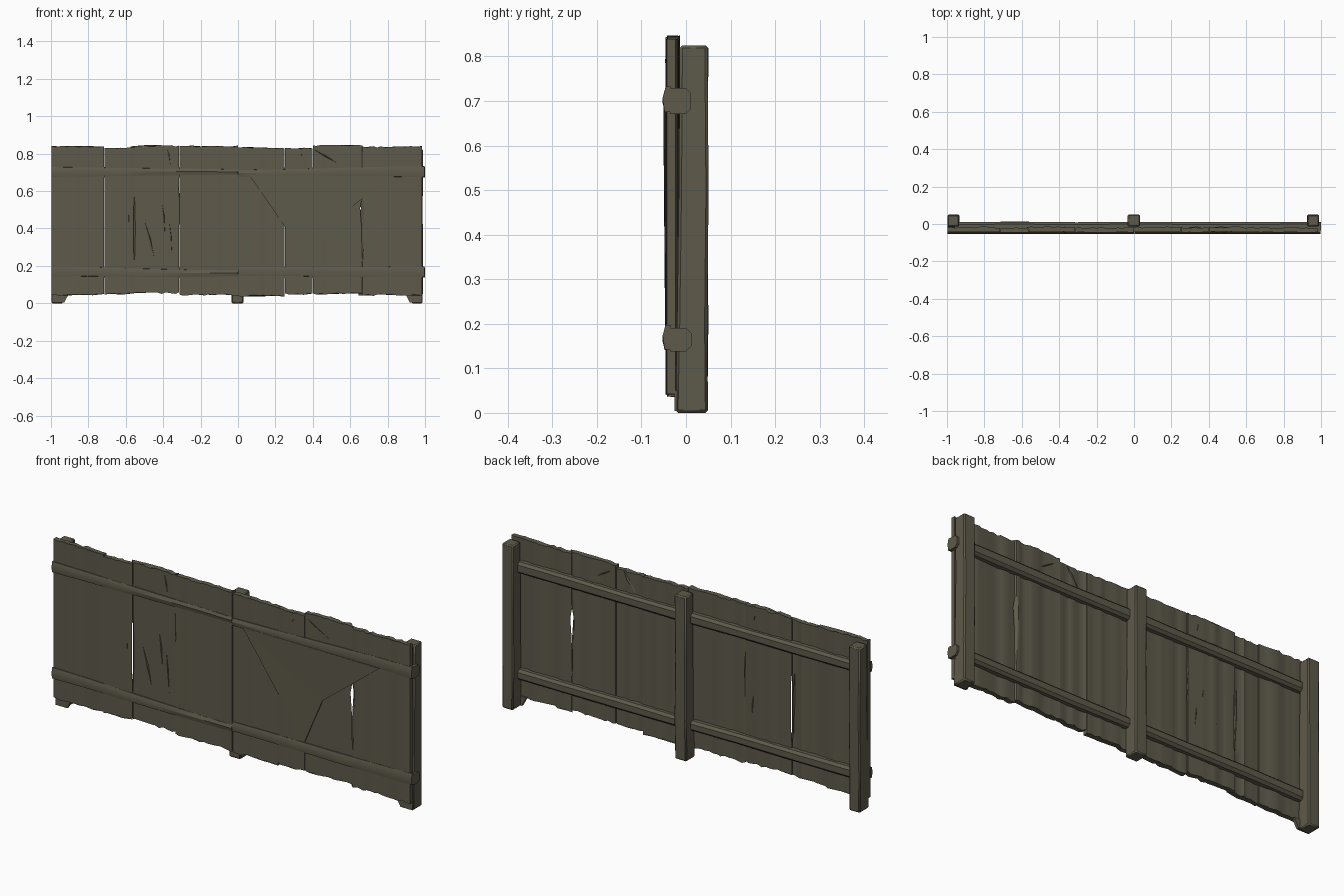
import bpy, bmesh, random, math
from mathutils import Vector

random.seed(4)
cube = bpy.data.objects.get("Cube")
if cube:
    bpy.data.objects.remove(cube, do_unlink=True)

wood = bpy.data.materials.new("weathered_wood")
wood.use_nodes = True
colour = (0.112, 0.102, 0.07, 1)
wood.diffuse_color = colour
wood.node_tree.nodes["Principled BSDF"].inputs["Base Color"].default_value = colour
wood.node_tree.nodes["Principled BSDF"].inputs["Roughness"].default_value = 0.9


def finish(bm, name, bevel=0.0, smooth=True):
    bmesh.ops.recalc_face_normals(bm, faces=bm.faces[:])
    mesh = bpy.data.meshes.new(name)
    bm.to_mesh(mesh)
    bm.free()
    mesh.materials.append(wood)
    ob = bpy.data.objects.new(name, mesh)
    bpy.context.collection.objects.link(ob)
    if bevel:
        mod = ob.modifiers.new("worn_edges", 'BEVEL')
        mod.width = bevel
        mod.segments = 1
    if smooth:
        bpy.ops.object.select_all(action='DESELECT')
        ob.select_set(True)
        bpy.context.view_layer.objects.active = ob
        bpy.ops.object.shade_smooth_by_angle(angle=math.radians(30))
    return ob


def loft(name, rings, bevel=0.0, smooth=True):
    """Skin a list of equal-sized closed rings and cap both ends."""
    bm = bmesh.new()
    rows = [[bm.verts.new(p) for p in ring] for ring in rings]
    n = len(rows[0])
    for a, b in zip(rows, rows[1:]):
        for i in range(n):
            j = (i + 1) % n
            bm.faces.new((a[i], a[j], b[j], b[i]))
    bm.faces.new(rows[0])
    bm.faces.new(rows[-1])
    return finish(bm, name, bevel, smooth)


def jit(a):
    return random.uniform(-a, a)


# Posts: stout, slightly worn square timbers
for name, x0, x1 in (("right_post", -0.997, -0.935), ("middle_post", -0.034, 0.031),
                     ("left_post", 0.925, 0.989)):
    rings = []
    for z, front in ((0, -0.024), (0.2, -0.02), (0.5, -0.016), (0.825, -0.014)):
        a, b, back = x0 + jit(0.002), x1 + jit(0.002), 0.049 + jit(0.002)
        rings.append([(a, front, z), (b, front, z), (b, back, z), (a, back, z)])
    loft(name, rings, 0.006)

# Braces: small wedges joining the outer posts to the boards
for name, s, xo in (("right_brace", 1, -0.995), ("left_brace", -1, 0.985)):
    loft(name, [[(xo, y, 0.004), (xo + s * 0.066, y, 0.004),
                 (xo + s * 0.09, y, 0.05), (xo, y, 0.05)] for y in (-0.026, -0.012)])

# Boards: grained strips with ragged ends; two joints have split open
SPLITS = {-0.565: (0, 0, 0.004, 0.005, 0.004, 0, 0),
          0.655: (0, 0, 0.004, 0.005, 0.013, 0, 0)}
joints = [-0.997, -0.715, -0.565, -0.315, 0.0, 0.25, 0.40, 0.655, 0.985]
tops = [0.838, 0.832, 0.842, 0.84, 0.832, 0.828, 0.844, 0.837]
feet = [0.045, 0.05, 0.055, 0.045, 0.04, 0.05, 0.052, 0.045]


def board(name, x0, x1, top, foot, depth):
    n = max(6, round((x1 - x0) / 0.022))
    levels = (None, 0.22, 0.28, 0.4, 0.51, 0.58, None)
    front, back = [], []
    for i in range(n + 1):
        x = x0 + (x1 - x0) * i / n + (jit(0.005) if 0 < i < n else 0)
        yf = -0.043 + depth + jit(0.0015)
        yb = -0.019 + depth + jit(0.004)
        ends = (foot + jit(0.005), top + jit(0.004))
        fc, bc = [], []
        for k, z in enumerate(levels):
            if z is None:
                z = ends[0] if k == 0 else ends[1]
            shift, lean = 0, 0
            if i in (0, n):
                side = 1 if i == 0 else -1
                key = x0 if i == 0 else x1
                shift = side * SPLITS.get(key, [0.0012] * 7)[k]
                lean = 0.011 if key in SPLITS else 0
            fc.append((x + shift + lean, yf, z))
            bc.append((x + shift - lean, yb, z))
        front.append(fc)
        back.append(bc)
    # each ring is one height level: along the front, then back again
    rings = [[c[k] for c in front] + [c[k] for c in reversed(back)]
             for k in range(len(levels))]
    loft(name, rings)


for i, (x0, x1) in enumerate(zip(joints, joints[1:])):
    board(f"board_{i + 1}", x0, x1, tops[i], feet[i], 0.0015 * (-1) ** i)


# Rails: chamfered timbers on the back, passing through the posts
def rail(name, x0, x1, z0, z1, y0, y1, cham):
    rings = []
    for i in range(7):
        x = x0 + (x1 - x0) * i / 6
        d, a, b = jit(0.002), z0 + jit(0.002), z1 + jit(0.002)
        rings.append([(x, y0, a), (x, y1 - cham + d, a), (x, y1 + d, a + cham),
                      (x, y1 + d, b - cham), (x, y1 - cham + d, b), (x, y0, b)])
    loft(name, rings)


for label, z0, z1 in (("upper", 0.672, 0.727), ("lower", 0.137, 0.19)):
    rail(label + "_back_rail", -0.96, 0.999, z0, z1, -0.036, 0.011, 0.012)


# Front battens: two lengths per rail, meeting at the middle post
def batten(name, ends):
    rings = []
    for i in range(6):
        t = i / 5
        x, lo, hi = (a + (b - a) * t for a, b in zip(*ends))
        w = jit(0.002)
        mid = lo + (hi - lo) * 0.55 + w
        rings.append([(x, -0.035, lo), (x, -0.048, lo + w), (x, -0.0525, mid),
                      (x, -0.046, hi + w), (x, -0.035, hi)])
    loft(name, rings)


batten("upper_right_batten", ((-0.998, 0.678, 0.73), (0.0, 0.688, 0.716)))
batten("upper_left_batten", ((0.002, 0.676, 0.712), (0.998, 0.676, 0.733)))
batten("lower_right_batten", ((-0.998, 0.144, 0.198), (0.0, 0.142, 0.174)))
batten("lower_left_batten", ((0.002, 0.146, 0.192), (0.998, 0.142, 0.197)))

# Splintered sheet: a torn facet hanging from the upper left batten
bm = bmesh.new()
A, B, C, D = [Vector(p) for p in ((0.06, -0.051, 0.685), (0.40, -0.047, 0.195),
                                  (0.50, -0.048, 0.43), (0.82, -0.051, 0.68))]
for tri in ((A, C, D), (A, B, C)):
    outer = [bm.verts.new(p) for p in tri]
    inner = [bm.verts.new((p.x, -0.038, p.z)) for p in tri]
    bm.faces.new(outer)
    bm.faces.new(inner)
    for i in range(3):
        j = (i + 1) % 3
        bm.faces.new((outer[i], outer[j], inner[j], inner[i]))
finish(bm, "torn_sheet", smooth=False)


# Splinters: slim raised slivers along cracks on both faces
def sliver(name, x0, z0, x1, z1, width, y, out):
    xm, zm = x0 + (x1 - x0) * 0.4, z0 + (z1 - z0) * 0.4
    bm = bmesh.new()
    pts = [(x0, y, z0), (xm - width, y, zm), (x1, y, z1), (xm + width, y, zm)]
    base = [bm.verts.new(p) for p in pts]
    peak = bm.verts.new((xm + width * 0.6, y + out, zm))
    bm.faces.new(base)
    for i in range(4):
        bm.faces.new((base[i], base[(i + 1) % 4], peak))
    finish(bm, name, smooth=False)


cracks = ((-0.50, 0.44, -0.44, 0.21, 0.008), (-0.41, 0.55, -0.39, 0.36, 0.008),
          (-0.37, 0.46, -0.35, 0.21, 0.006), (-0.32, 0.66, -0.31, 0.36, 0.006),
          (-0.59, 0.58, -0.58, 0.25, 0.005), (0.36, 0.83, 0.29, 0.73, 0.008),
          (0.41, 0.82, 0.53, 0.75, 0.008), (-0.38, 0.83, -0.36, 0.73, 0.006))
for i, (x0, z0, x1, z1, w) in enumerate(cracks):
    sliver(f"front_splinter_{i + 1}", x0, z0, x1, z1, w, -0.041, -0.006)
    sliver(f"back_splinter_{i + 1}", x0, z0, x1, z1, w, -0.021, 0.008)
